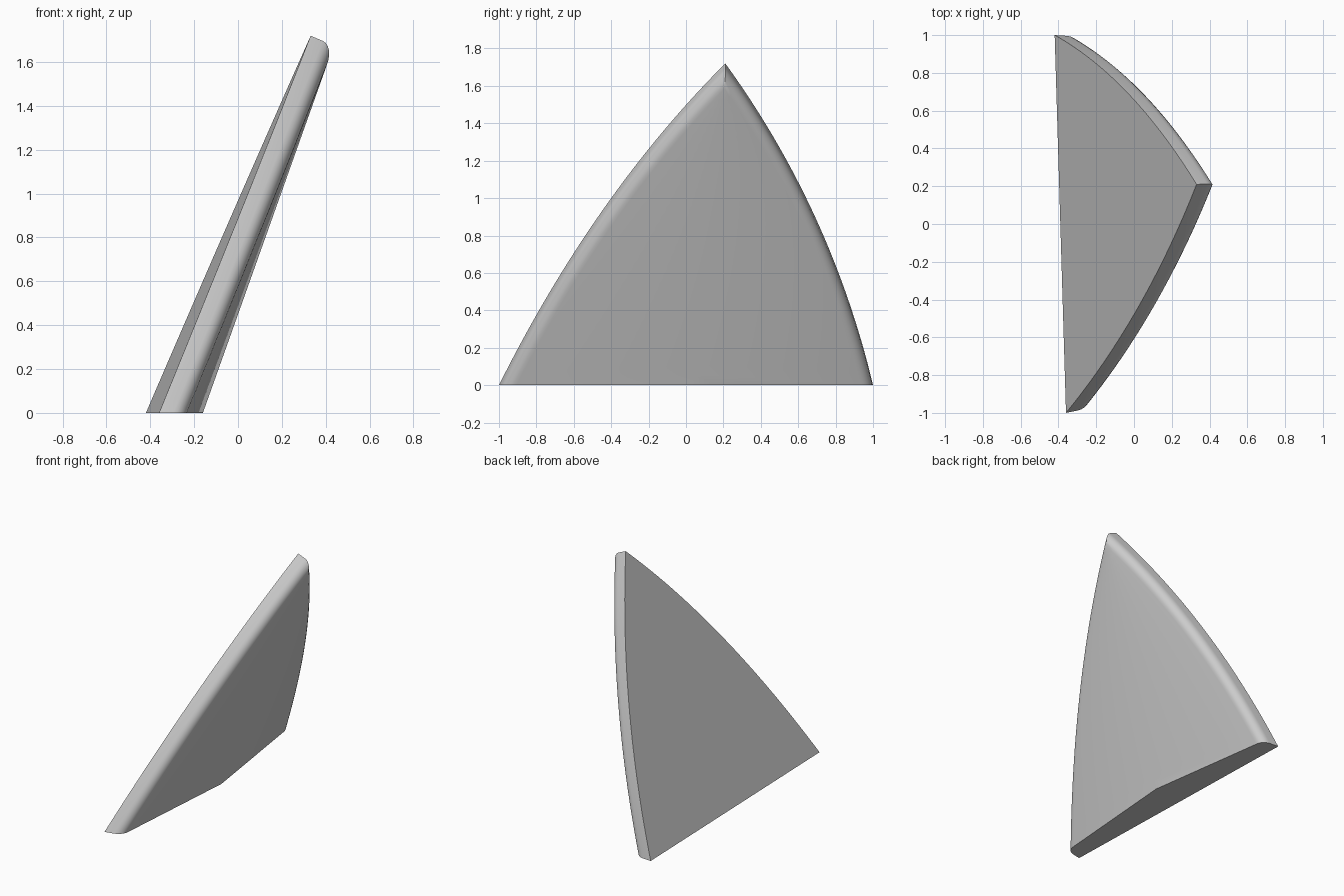
import bpy, bmesh, math
from mathutils import Vector

cube = bpy.data.objects.get("Cube")
if cube:
    bpy.data.objects.remove(cube, do_unlink=True)

# Leaning flat face: x follows from y and z
LEAN, SKEW = 0.423, -0.03
def on_plane(y, z):
    return Vector((-0.39 + SKEW * y + LEAN * z, y, z))

NORMAL = Vector((1, -SKEW, -LEAN)).normalized()   # towards the underside
WALL, RADIUS, ARC, ROWS = 0.06, 0.06, 6, 36

# Curved edges of the face, as control points from base to apex
apex = on_plane(0.21, 1.72)
front_edge = (on_plane(-1, 0), on_plane(-0.49, 1.02), apex)
back_edge = (on_plane(1, 0), on_plane(0.775, 0.94), apex)

def point(edge, t):
    a, b, c = edge
    return a * (1 - t) ** 2 + b * (2 * t * (1 - t)) + c * t * t

def tangent(edge, t):
    a, b, c = edge
    return ((b - a) * (1 - t) + (c - b) * t).normalized()

half = tangent(front_edge, 1).angle(tangent(back_edge, 1)) / 2
miter = 1 / math.tan(half)

def rim(edge, side, t):
    """Edge wall and rounded corner, mitred towards the apex."""
    p, tan = point(edge, t), tangent(edge, t)
    inward = NORMAL.cross(tan) * side
    inward -= tan * miter * max(t, 0) ** 2
    pts = [p]
    for i in range(ARC + 1):
        ang = math.pi / 2 * i / ARC
        depth = WALL + RADIUS * math.sin(ang)
        pts.append(p + NORMAL * depth + inward * RADIUS * (1 - math.cos(ang)))
    return pts

# Work out which way is inward on each edge
mid = (front_edge[0] + back_edge[0]) / 2
def side_of(edge):
    return 1 if NORMAL.cross(tangent(edge, 0)).dot(mid - edge[0]) > 0 else -1
sf, sb = side_of(front_edge), side_of(back_edge)

# Ridge along the middle of the underside
ridge_top = (rim(front_edge, sf, 1)[-1] + rim(back_edge, sb, 1)[-1]) / 2
ridge_base = Vector((-0.16, 0.04, 0))

# Loft closed sections from below the ground to the apex
bm = bmesh.new()
loops = []
for r in range(ROWS + 1):
    t = -0.12 + 1.12 * r / ROWS
    section = rim(front_edge, sf, t) + [ridge_base.lerp(ridge_top, t)]
    section += reversed(rim(back_edge, sb, t))
    loops.append([bm.verts.new(p) for p in section])
for low, high in zip(loops, loops[1:]):
    for i in range(len(low)):
        j = (i + 1) % len(low)
        bm.faces.new((low[i], low[j], high[j], high[i]))
bmesh.ops.remove_doubles(bm, verts=bm.verts, dist=0.0005)

# Cut flat at the ground and close the base
cut = bmesh.ops.bisect_plane(bm, geom=bm.verts[:] + bm.edges[:] + bm.faces[:],
                             plane_co=(0, 0, 0), plane_no=(0, 0, 1), clear_inner=True)
rim_edges = [e for e in cut["geom_cut"] if isinstance(e, bmesh.types.BMEdge)]
bmesh.ops.contextual_create(bm, geom=rim_edges)
bmesh.ops.recalc_face_normals(bm, faces=bm.faces)

mesh = bpy.data.meshes.new("curved_wedge_panel")
bm.to_mesh(mesh)
bm.free()
panel = bpy.data.objects.new("curved_wedge_panel", mesh)
bpy.context.collection.objects.link(panel)

# Plain grey
grey = bpy.data.materials.new("light_grey")
grey.use_nodes = True
colour = (0.6, 0.6, 0.6, 1)
grey.diffuse_color = colour
grey.node_tree.nodes["Principled BSDF"].inputs["Base Color"].default_value = colour
mesh.materials.append(grey)

bpy.context.view_layer.objects.active = panel
panel.select_set(True)
bpy.ops.object.shade_smooth_by_angle(angle=math.radians(30))
